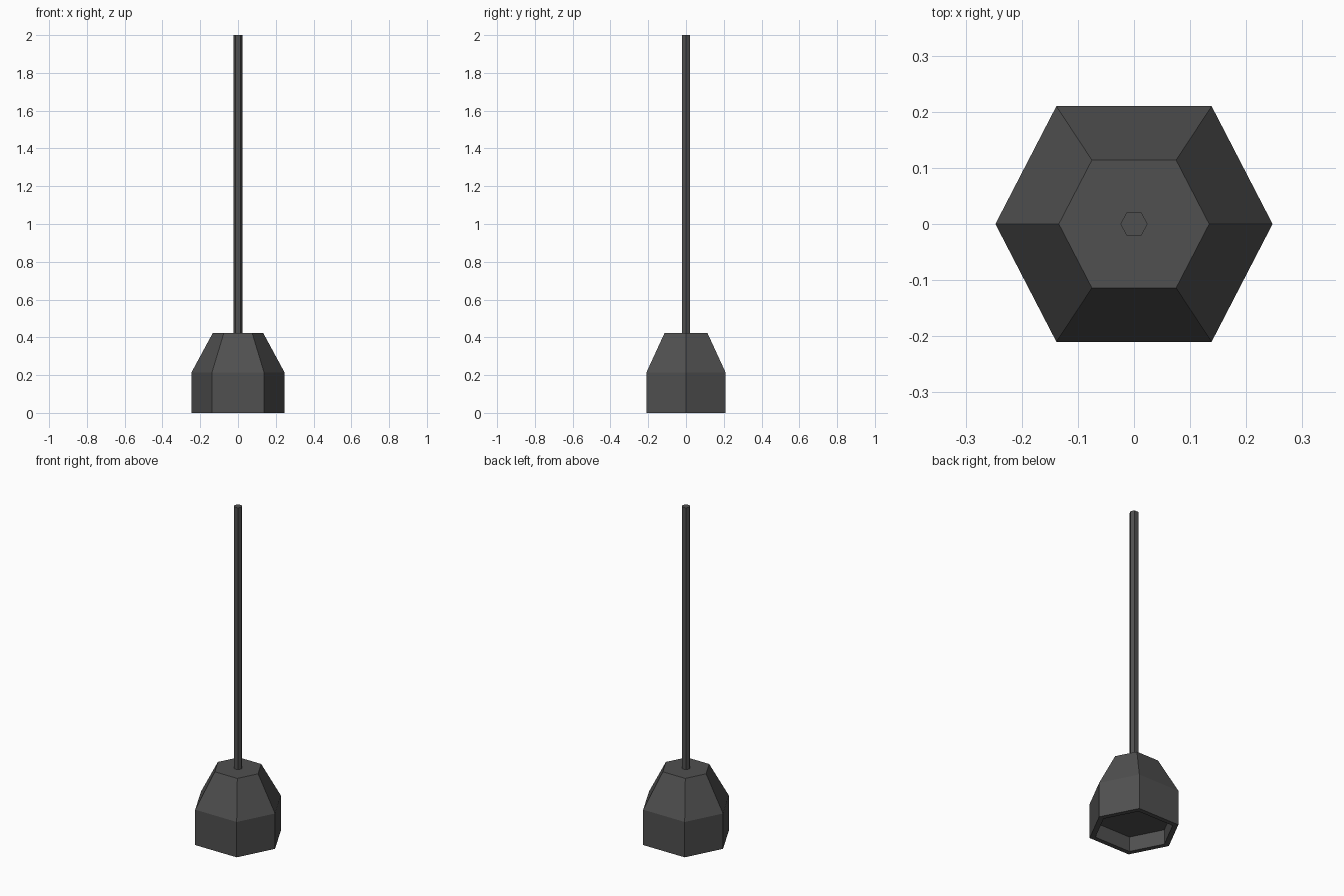
import bpy, bmesh

if "Cube" in bpy.data.objects:
    bpy.data.objects.remove(bpy.data.objects["Cube"])

# Slightly stretched hexagon, corners on the x axis: (r,0), (0.56r, 0.85r)
HEX = [(1, 0), (0.56, 0.85), (-0.56, 0.85), (-1, 0), (-0.56, -0.85), (0.56, -0.85)]


def hex_loft(name, profile, grey):
    """Loft hexagon rings through (radius, z) pairs and cap both ends."""
    bm = bmesh.new()
    rings = [[bm.verts.new((r * x, r * y, z)) for x, y in HEX] for r, z in profile]
    for a, b in zip(rings, rings[1:]):
        for i in range(6):
            j = (i + 1) % 6
            bm.faces.new((a[i], a[j], b[j], b[i]))
    bm.faces.new(rings[0][::-1])
    bm.faces.new(rings[-1])
    bmesh.ops.recalc_face_normals(bm, faces=bm.faces)
    mesh = bpy.data.meshes.new(name)
    bm.to_mesh(mesh)
    bm.free()
    obj = bpy.data.objects.new(name, mesh)
    bpy.context.collection.objects.link(obj)
    mat = bpy.data.materials.new(name + "_paint")
    mat.diffuse_color = (grey, grey, grey, 1)
    mat.use_nodes = True
    mat.node_tree.nodes["Principled BSDF"].inputs["Base Color"].default_value = mat.diffuse_color
    mesh.materials.append(mat)
    return obj


# Shade: recessed underside, rim, straight wall, sloped shoulder, flat top
hex_loft("lamp_shade",
         [(0.215, 0.09), (0.215, 0), (0.247, 0), (0.247, 0.213), (0.134, 0.422)], 0.08)

# Hanging rod
hex_loft("hanging_rod", [(0.024, 0.422), (0.024, 2.0)], 0.08)
